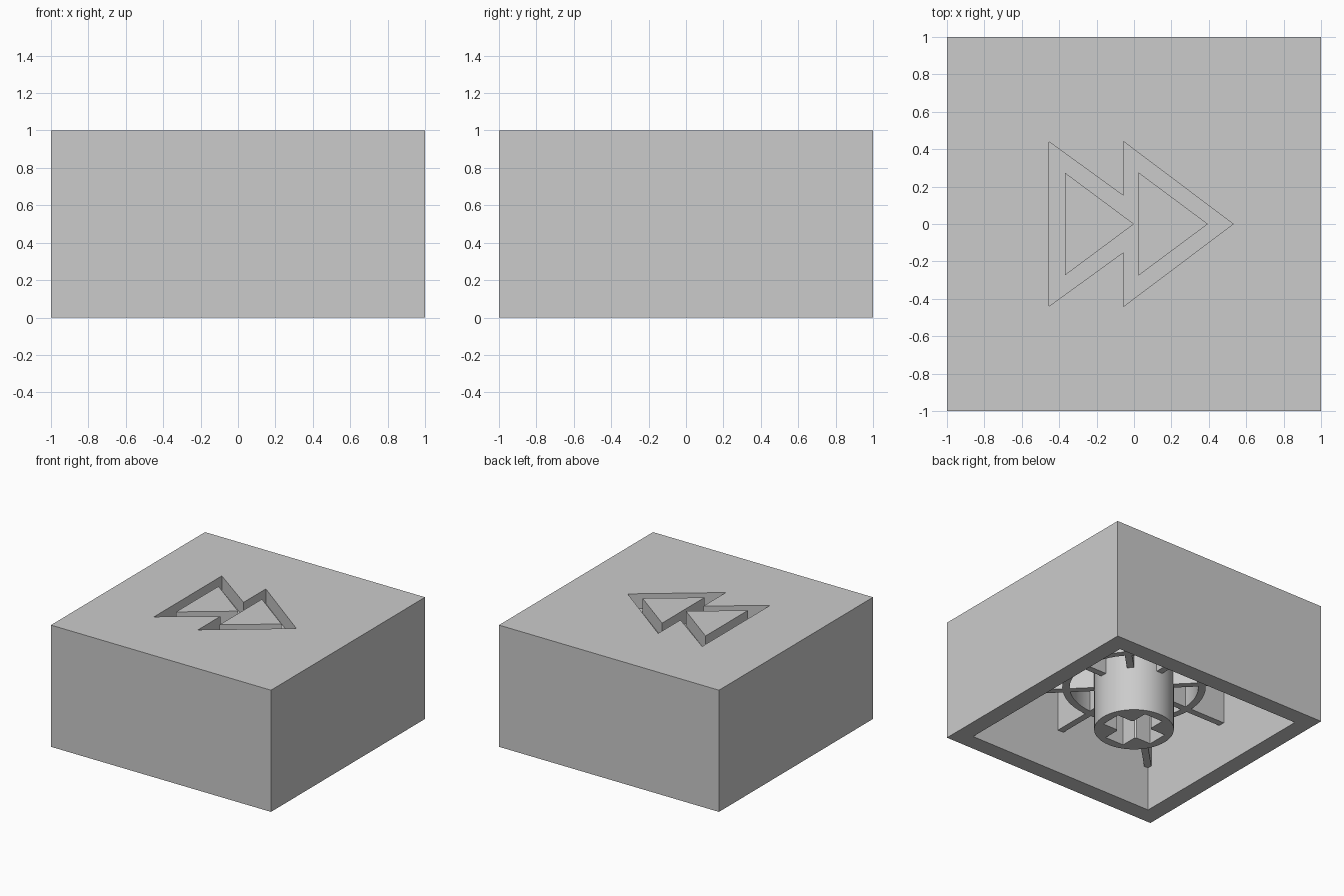
import bpy, bmesh, math
from mathutils import Matrix

default = bpy.data.objects.get("Cube")
if default:
    bpy.data.objects.remove(default, do_unlink=True)

grey = bpy.data.materials.new("light grey plastic")
grey.use_nodes = True
grey.diffuse_color = (0.6, 0.6, 0.6, 1)
grey.node_tree.nodes["Principled BSDF"].inputs["Base Color"].default_value = (0.6, 0.6, 0.6, 1)

WALL = 0.86        # inner face of the side walls
CEILING = 0.8      # underside of the top
FLOOR = 0.88       # floor of the engraved symbol
RIB_BASE = 0.365   # lower edge of ribs and ring


def prism(name, outline, z0, z1):
    """Extrude a flat outline from z0 to z1."""
    bm = bmesh.new()
    face = bm.faces.new([bm.verts.new((x, y, z0)) for x, y in outline])
    out = bmesh.ops.extrude_face_region(bm, geom=[face])
    top = [g for g in out["geom"] if isinstance(g, bmesh.types.BMVert)]
    bmesh.ops.translate(bm, vec=(0, 0, z1 - z0), verts=top)
    bmesh.ops.recalc_face_normals(bm, faces=bm.faces)
    mesh = bpy.data.meshes.new(name)
    bm.to_mesh(mesh)
    bm.free()
    mesh.materials.append(grey)
    obj = bpy.data.objects.new(name, mesh)
    bpy.context.collection.objects.link(obj)
    return obj


def rect(w, h):
    return [(-w, -h), (w, -h), (w, h), (-w, h)]


def circle(r, n=64):
    return [(r * math.cos(math.tau * i / n), r * math.sin(math.tau * i / n)) for i in range(n)]


def cut(obj, *cutters):
    """Subtract the cutters, then remove them."""
    for c in cutters:
        mod = obj.modifiers.new("cut", "BOOLEAN")
        mod.operation = "DIFFERENCE"
        mod.solver = "EXACT"
        mod.object = c
        c.hide_render = True
    bpy.context.view_layer.update()
    result = bpy.data.meshes.new_from_object(obj.evaluated_get(bpy.context.evaluated_depsgraph_get()))
    obj.modifiers.clear()
    obj.data = result
    for c in cutters:
        bpy.data.objects.remove(c, do_unlink=True)


def smooth(obj):
    bpy.ops.object.select_all(action="DESELECT")
    obj.select_set(True)
    bpy.context.view_layer.objects.active = obj
    bpy.ops.object.shade_smooth_by_angle(angle=math.radians(30))


# Hollow cap with the engraved double arrow
half = [(-0.455, 0.44), (-0.055, 0.15), (-0.055, 0.44), (0.53, 0.0)]
arrow = half + [(x, -y) for x, y in reversed(half[:-1])]
cap = prism("cap_shell", rect(1, 1), 0, 1)
cut(cap,
    prism("cavity_cutter", rect(WALL, WALL), -0.1, CEILING),
    prism("arrow_cutter", arrow, FLOOR, 1.1))

# Raised triangles inside the engraving
for name, x in (("rear_triangle", -0.37), ("front_triangle", 0.025)):
    prism(name, [(x, -0.275), (x + 0.37, 0), (x, 0.275)], FLOOR, 1)

# Central stem with a cross-shaped socket
stem = prism("stem", circle(0.3), 0, CEILING)
cut(stem,
    prism("socket_cutter_x", rect(0.23, 0.085), -0.1, 0.5),
    prism("socket_cutter_y", rect(0.085, 0.23), -0.1, 0.5),
    prism("socket_cutter_round", circle(0.13), -0.1, 0.5))
smooth(stem)

# Reinforcing ring under the top
ring = prism("support_ring", circle(0.54), RIB_BASE, CEILING)
cut(ring, prism("ring_cutter", circle(0.485), 0, 0.9))
smooth(ring)

# Eight ribs from the stem to the walls and corners
for i in range(8):
    reach = (WALL + 0.01) * (math.sqrt(2) if i % 2 else 1)
    strip = [(0.285, -0.027), (reach, -0.027), (reach, 0.027), (0.285, 0.027)]
    rib = prism(f"rib_{i + 1}", strip, RIB_BASE, CEILING)
    rib.data.transform(Matrix.Rotation(i * math.pi / 4, 4, "Z"))
